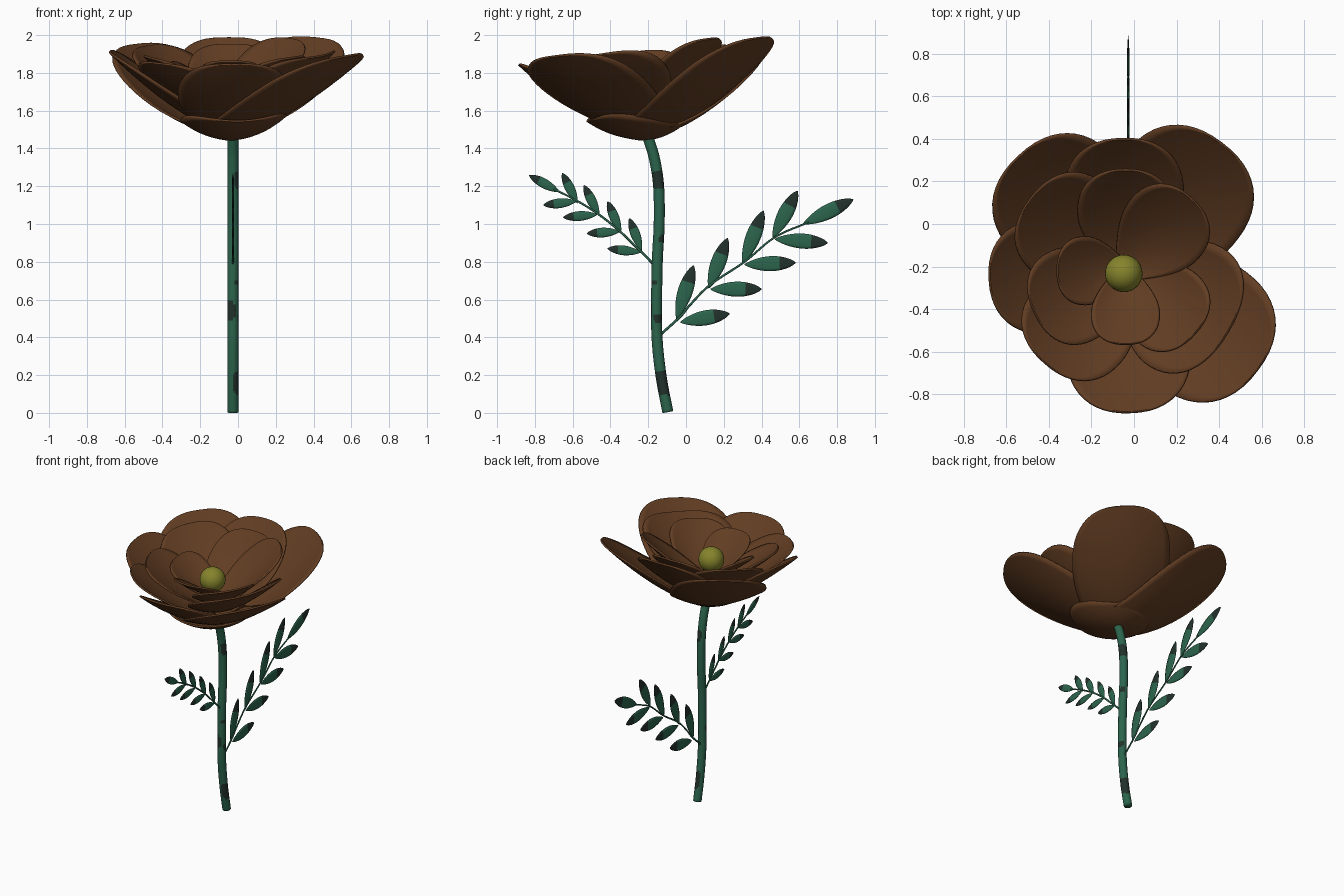
import bpy, bmesh, math
from mathutils import Vector

if "Cube" in bpy.data.objects:
    bpy.data.objects.remove(bpy.data.objects["Cube"])

X0 = -0.027                 # plane of stem and leaves
CX, CY = -0.04, -0.22       # flower axis


def material(name, col):
    m = bpy.data.materials.new(name)
    m.diffuse_color = (*col, 1)
    m.use_nodes = True
    m.node_tree.nodes["Principled BSDF"].inputs["Base Color"].default_value = m.diffuse_color
    return m


BROWN = material("petal_brown", (0.12, 0.046, 0.016))
GREEN = material("leaf_green", (0.025, 0.13, 0.074))
DARK = material("dark_green", (0.016, 0.031, 0.024))
YELLOW = material("centre_yellow", (0.235, 0.23, 0.025))


def finish(bm, name, mats):
    bmesh.ops.remove_doubles(bm, verts=bm.verts, dist=1e-5)
    bmesh.ops.recalc_face_normals(bm, faces=bm.faces)
    me = bpy.data.meshes.new(name)
    bm.to_mesh(me)
    bm.free()
    for m in mats:
        me.materials.append(m)
    for p in me.polygons:
        p.use_smooth = True
    ob = bpy.data.objects.new(name, me)
    bpy.context.collection.objects.link(ob)
    return ob


def spline(pts, steps):
    """Smooth path through (y, z) points."""
    p = [Vector(q) for q in pts]
    p = [2 * p[0] - p[1]] + p + [2 * p[-1] - p[-2]]
    out = []
    for i in range(1, len(p) - 2):
        a, b, c, d = p[i - 1:i + 3]
        for k in range(steps):
            t = k / steps
            out.append(0.5 * (2 * b + (c - a) * t + (2 * a - 5 * b + 4 * c - d) * t * t
                              + (3 * b - a - 3 * c + d) * t ** 3))
    return out + [p[-2]]


def tube(bm, path, width, depth, n=12, dark=None):
    """Sweep an elliptic section along a path in the yz plane."""
    rings, last = [], len(path) - 1
    for i, p in enumerate(path):
        tan = (path[min(i + 1, last)] - path[max(i - 1, 0)]).normalized()
        w, d = width(i / last), depth(i / last)
        ring = []
        for k in range(n):
            a = 2 * math.pi * k / n
            ring.append(bm.verts.new((X0 + d * math.cos(a),
                                      p.x + tan.y * w * math.sin(a),
                                      p.y - tan.x * w * math.sin(a))))
        rings.append(ring)
    for i in range(last):
        for k in range(n):
            j = (k + 1) % n
            f = bm.faces.new((rings[i][k], rings[i][j], rings[i + 1][j], rings[i + 1][k]))
            if dark and dark((i + 0.5) / last, 360 * (k + 0.5) / n, f.calc_center_median().z):
                f.material_index = 1
    bm.faces.new(rings[0])
    bm.faces.new(rings[-1])


# Stem with dark patches: (angle, half angle, z, half height)
PATCHES = [(20, 105, 0.16, 0.065), (20, 100, 1.235, 0.045), (235, 65, 0.54, 0.045),
           (20, 50, 0.5, 0.018), (40, 40, 0.92, 0.018), (330, 35, 0.69, 0.016)]


def stem_dark(t, ang, z):
    for a, da, zc, dz in PATCHES:
        diff = (ang - a + 180) % 360 - 180
        if (diff / da) ** 4 + ((z - zc) / dz) ** 4 < 1:
            return True
    return False


bm = bmesh.new()
tube(bm, spline([(-0.096, 0.004), (-0.128, 0.17), (-0.15, 0.35), (-0.156, 0.52), (-0.152, 0.8),
                 (-0.142, 1.0), (-0.145, 1.2), (-0.168, 1.35), (-0.205, 1.47)], 14),
     lambda t: 0.029, lambda t: 0.029, 20, stem_dark)
finish(bm, "stem", [GREEN, DARK])


# Leaf sprays: a thin stalk with paired leaflets and one at the tip
def leaf_spray(name, stalk, leaflets, half):
    bm = bmesh.new()
    tube(bm, spline(stalk, 6), lambda t: 0.007 - 0.002 * t, lambda t: 0.005, 8)
    finish(bm, name + "_stalk", [GREEN])
    bm = bmesh.new()
    for y0, z0, y1, z1 in leaflets:
        a, b = Vector((y0, z0)), Vector((y1, z1))
        path = [a.lerp(b, i / 16) for i in range(17)]
        shape = lambda t: max(0.06, math.sin(math.pi * t ** 1.1) ** 0.65 if 0 < t < 1 else 0)
        tube(bm, path, lambda t: half * shape(t), lambda t: 0.006 * shape(t), 10,
             lambda t, a, z: t > 0.7)
    finish(bm, name + "_leaflets", [GREEN, DARK])


leaf_spray("back_leaf",
           [(-0.14, 0.41), (-0.03, 0.51), (0.02, 0.57), (0.13, 0.68), (0.31, 0.80),
            (0.47, 0.93), (0.65, 1.01)],
           [(-0.05, 0.50, 0.04, 0.78), (-0.03, 0.48, 0.23, 0.525),
            (0.12, 0.66, 0.22, 0.925), (0.13, 0.655, 0.40, 0.655),
            (0.30, 0.79, 0.41, 1.07), (0.31, 0.785, 0.58, 0.795),
            (0.46, 0.93, 0.59, 1.175), (0.47, 0.92, 0.75, 0.90),
            (0.62, 1.0, 0.885, 1.13)], 0.042)
leaf_spray("front_leaf",
           [(-0.16, 0.775), (-0.245, 0.86), (-0.36, 0.97), (-0.475, 1.06), (-0.59, 1.13),
            (-0.70, 1.185)],
           [(-0.235, 0.86, -0.30, 1.03), (-0.24, 0.85, -0.415, 0.87),
            (-0.345, 0.955, -0.415, 1.12), (-0.35, 0.96, -0.525, 0.95),
            (-0.46, 1.045, -0.54, 1.205), (-0.47, 1.05, -0.65, 1.035),
            (-0.575, 1.11, -0.655, 1.27), (-0.58, 1.12, -0.755, 1.10),
            (-0.67, 1.17, -0.83, 1.258)], 0.027)


# Petals: patches of nested, slightly tilted bowls
def petal(name, ang, length, half, zb, zt, power=1.4, base=0.3, start=0.0):
    bm = bmesh.new()
    a = math.radians(ang)
    u, v = Vector((math.cos(a), math.sin(a))), Vector((-math.sin(a), math.cos(a)))
    nr, nc, t0 = 20, 16, 0.58
    rows = []
    for i in range(nr + 1):
        t = math.sin(0.5 * math.pi * i / nr)
        if t < t0:
            w = base + (1 - base) * math.sin(0.5 * math.pi * t / t0)
        else:
            w = max(0, 1 - ((t - t0) / (1 - t0)) ** 2.3) ** (1 / 2.3)
        row = []
        for k in range(nc + 1):
            lat = half * w * (2 * k / nc - 1)
            p = u * (start + t * (length - start)) + v * lat
            rho = p.length / length
            z = zb + (zt - zb) * rho ** power + 0.13 * (p.y - u.y * length) * rho
            row.append(bm.verts.new((CX + p.x, CY + p.y, z)))
        rows.append(row)
    for i in range(nr):
        for k in range(nc):
            bm.faces.new((rows[i][k], rows[i + 1][k], rows[i + 1][k + 1], rows[i][k + 1]))
    bmesh.ops.dissolve_degenerate(bm, dist=1e-5, edges=bm.edges)
    ob = finish(bm, name, [BROWN])
    mod = ob.modifiers.new("thickness", 'SOLIDIFY')
    mod.thickness, mod.offset = 0.012, 0


PETALS = [
    # outer ring
    (133, 0.735, 0.325, 1.465, 1.95, 1.5, 0.6), (53, 0.75, 0.33, 1.465, 1.985, 1.4, 0.6),
    (-37, 0.775, 0.335, 1.465, 1.89, 1.55, 0.6),
    (-88, 0.665, 0.29, 1.49, 1.845, 2.0, 0.5), (229, 0.575, 0.265, 1.51, 1.85, 1.6),
    (184, 0.64, 0.27, 1.485, 1.91, 1.5, 0.5), (91, 0.62, 0.28, 1.51, 1.985),
    # middle ring
    (-31, 0.56, 0.325, 1.54, 1.89, 1.5), (143, 0.56, 0.265, 1.55, 1.94), (205, 0.47, 0.23, 1.57, 1.88),
    (90, 0.475, 0.225, 1.58, 1.95),
    # inner ring
    (-42, 0.44, 0.21, 1.60, 1.88), (47, 0.46, 0.21, 1.62, 1.98), (180, 0.32, 0.16, 1.64, 1.85),
    (-90, 0.345, 0.16, 1.65, 1.86)]
for i, args in enumerate(PETALS):
    petal(f"petal_{i + 1}", *args)
# Shallow cup-like petal under the flower
petal("lower_petal", -80, 0.30, 0.28, 1.445, 1.545, 2.4, 0.4, -0.2)

# Round flower centre
bm = bmesh.new()
bmesh.ops.create_uvsphere(bm, u_segments=28, v_segments=16, radius=0.088)
bmesh.ops.translate(bm, verts=bm.verts, vec=(-0.048, -0.232, 1.77))
finish(bm, "flower_centre", [YELLOW])
